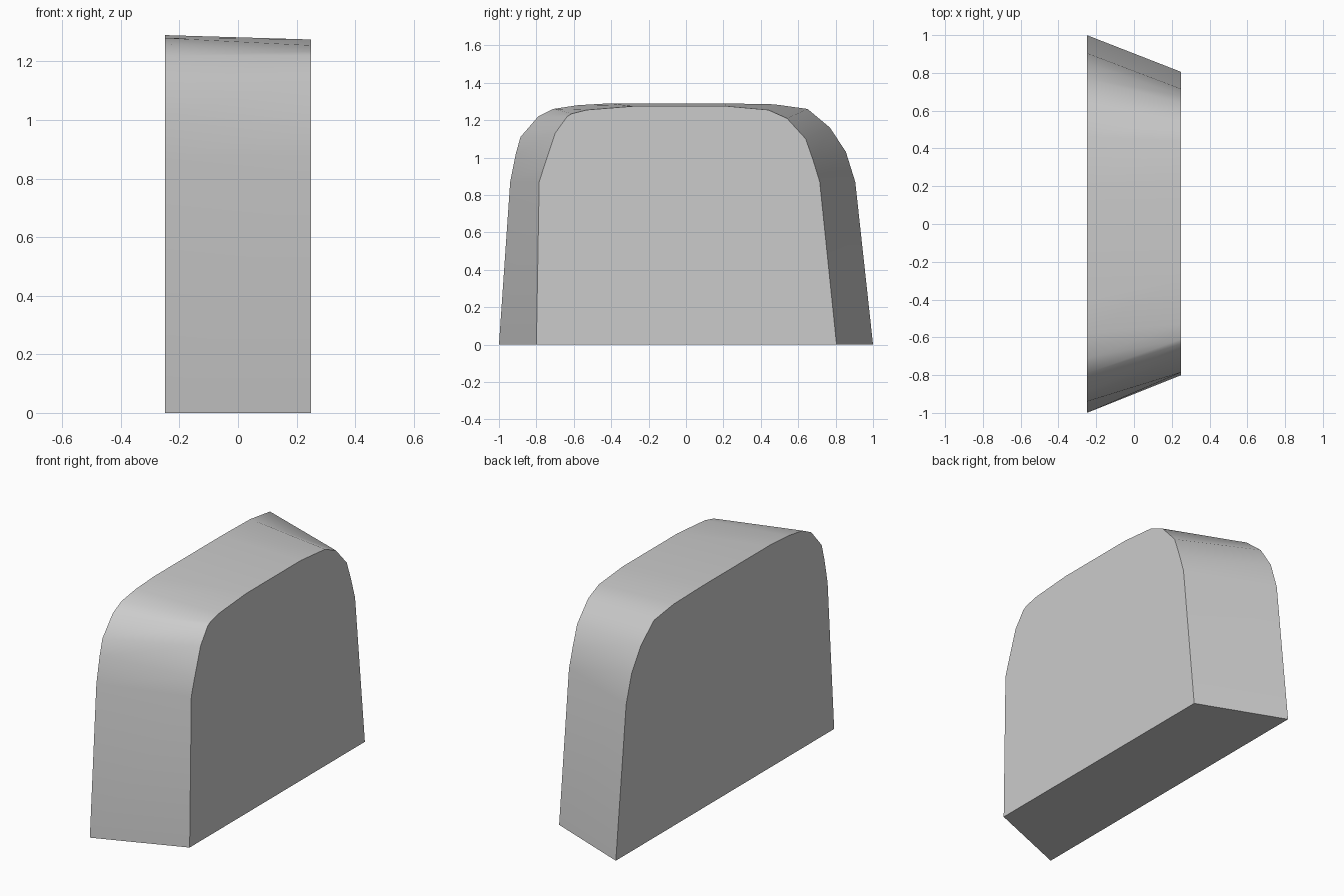
import bpy
import bmesh
import math

cube = bpy.data.objects.get("Cube")
if cube:
    bpy.data.objects.remove(cube, do_unlink=True)

# Plain grey material
grey = bpy.data.materials.new("grey")
grey.use_nodes = True
colour = (0.6, 0.6, 0.6, 1)
grey.diffuse_color = colour
grey.node_tree.nodes["Principled BSDF"].inputs["Base Color"].default_value = colour

# Arched side profiles as (y, z), matched point for point
wide_side = [(-1, 0), (-.94, .87), (-.91, 1.02), (-.885, 1.11), (-.79, 1.22),
             (-.71, 1.26), (-.58, 1.28), (-.41, 1.29), (.2, 1.29), (.47, 1.285),
             (.65, 1.26), (.77, 1.16), (.855, 1.03), (.905, .87), (1, 0)]
narrow_side = [(-.8, 0), (-.785, .87), (-.755, .965), (-.7, 1.13), (-.635, 1.22),
               (-.61, 1.235), (-.53, 1.255), (-.28, 1.275), (.22, 1.275), (.44, 1.255),
               (.54, 1.21), (.64, 1.1), (.68, .985), (.715, .87), (.805, 0)]
half_width = 0.25


def loft(name, profile_a, profile_b, half):
    """Bridge two closed profiles standing at x = -half and x = +half."""
    bm = bmesh.new()
    a = [bm.verts.new((-half, y, z)) for y, z in profile_a]
    b = [bm.verts.new((half, y, z)) for y, z in profile_b]
    bm.faces.new(a)
    bm.faces.new(b)
    for i in range(len(a)):
        j = (i + 1) % len(a)
        bm.faces.new((a[i], a[j], b[j], b[i]))
    bmesh.ops.recalc_face_normals(bm, faces=bm.faces)
    mesh = bpy.data.meshes.new(name)
    bm.to_mesh(mesh)
    bm.free()
    obj = bpy.data.objects.new(name, mesh)
    bpy.context.collection.objects.link(obj)
    mesh.materials.append(grey)
    return obj


# Tapered arched block with smooth rim and sharp outer edges
block = loft("arched_block", wide_side, narrow_side, half_width)
bpy.ops.object.select_all(action="DESELECT")
block.select_set(True)
bpy.context.view_layer.objects.active = block
bpy.ops.object.shade_smooth_by_angle(angle=math.radians(40))
